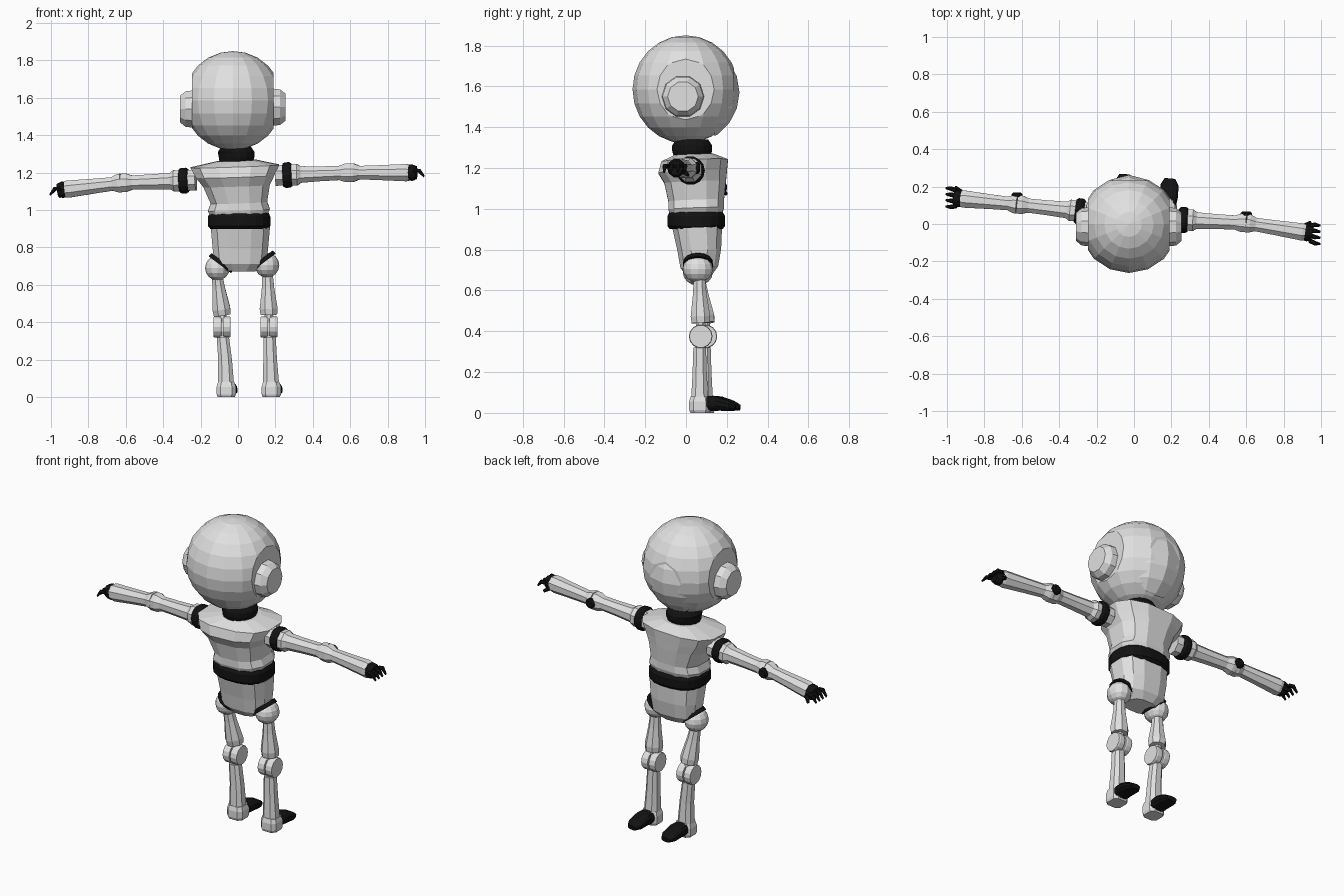
import bpy, bmesh
from math import cos, sin, pi
from mathutils import Vector

if "Cube" in bpy.data.objects:
    bpy.data.objects.remove(bpy.data.objects["Cube"])


def material(name, value):
    m = bpy.data.materials.new(name)
    m.use_nodes = True
    colour = (value, value, value, 1)
    m.diffuse_color = colour
    m.node_tree.nodes["Principled BSDF"].inputs["Base Color"].default_value = colour
    return m


SHELL = material("light grey shell", 0.75)
RUBBER = material("black rubber", 0.006)


def finish(name, bm, mat):
    bmesh.ops.recalc_face_normals(bm, faces=bm.faces)
    me = bpy.data.meshes.new(name)
    bm.to_mesh(me)
    bm.free()
    me.materials.append(mat)
    ob = bpy.data.objects.new(name, me)
    bpy.context.collection.objects.link(ob)
    return ob


def loft(name, rings, mat, sides=10, power=1.0, side_axis=None):
    """Skin rings of (centre, half width, half depth); power below 1 squares them."""
    bm = bmesh.new()
    axis = (Vector(rings[-1][0]) - Vector(rings[0][0])).normalized()
    u = Vector(side_axis or ((1, 0, 0) if abs(axis.z) > 0.7 else (0, 0, 1)))
    u = (u - axis * u.dot(axis)).normalized()
    v = axis.cross(u)
    loops = []
    for centre, a, b in rings:
        loop = []
        for i in range(sides):
            t = 2 * pi * (i + 0.5) / sides
            c, s = [abs(k) ** power * (1 if k > 0 else -1) for k in (cos(t), sin(t))]
            loop.append(bm.verts.new(Vector(centre) + u * a * c + v * b * s))
        loops.append(loop)
    for lo, hi in zip(loops, loops[1:]):
        for i in range(sides):
            j = (i + 1) % sides
            bm.faces.new((lo[i], lo[j], hi[j], hi[i]))
    bm.faces.new(loops[0])
    bm.faces.new(loops[-1])
    return finish(name, bm, mat)


def stack(name, rows, mat, **kw):
    """Upright loft from rows of (z, x min, x max, y min, y max)."""
    rings = [(((l + r) / 2, (f + b) / 2, z), (r - l) / 2, (b - f) / 2)
             for z, l, r, f, b in rows]
    return loft(name, rings, mat, **kw)


def rod(name, start, end, profile, mat, sides=8, **kw):
    """Loft along a line from (fraction, half width) pairs."""
    s, e = Vector(start), Vector(end)
    return loft(name, [(s.lerp(e, t), r, r) for t, r in profile], mat, sides, **kw)


def ball(name, centre, size, mat, segs=12, rings=8, cuts=()):
    """Ellipsoid trimmed by planes of (point, outward normal)."""
    bm = bmesh.new()
    bmesh.ops.create_uvsphere(bm, u_segments=segs, v_segments=rings, radius=1)
    bmesh.ops.scale(bm, vec=size, verts=bm.verts)
    bmesh.ops.translate(bm, vec=centre, verts=bm.verts)
    for point, normal in cuts:
        bmesh.ops.bisect_plane(bm, geom=bm.verts[:] + bm.edges[:] + bm.faces[:],
                               plane_co=point, plane_no=normal, clear_outer=True)
        bmesh.ops.holes_fill(bm, edges=[e for e in bm.edges if e.is_boundary])
    return finish(name, bm, mat)


# Head with flat sides, face plate and ear caps
ball("head", (-0.027, -0.002, 1.585), (0.265, 0.26, 0.265), SHELL, 16, 12,
     [((-0.245, 0, 0), (-1, 0, 0)), ((0.19, 0, 0), (1, 0, 0)), ((0, 0.235, 0), (0, 1, 0))])
ball("face_plate", (-0.027, 0.0, 1.57), (0.235, 0.262, 0.255), SHELL, 14, 10,
     [((0, 0.14, 1.6), (0, -1, 0.0)), ((0, 0.18, 1.78), (0, 0.35, 1))])
for side, x, z in (("left", 0.19, 1.55), ("right", -0.245, 1.54)):
    out = 1 if side == "left" else -1
    rod(side + "_ear_cap", (x - out * 0.01, -0.015, z), (x + out * 0.065, -0.015, z),
        [(0, 0.105), (0.6, 0.1), (1, 0.075)], SHELL, 10)

# Neck, chest, belt and pelvis
stack("neck", [(1.25, -0.1, 0.08, -0.06, 0.12), (1.285, -0.105, 0.09, -0.07, 0.13),
               (1.31, -0.11, 0.09, -0.07, 0.13), (1.34, -0.09, 0.07, -0.05, 0.11)],
      RUBBER, sides=16)
stack("chest", [(0.97, -0.15, 0.16, -0.08, 0.18), (1.0, -0.165, 0.175, -0.09, 0.19),
                (1.04, -0.15, 0.16, -0.09, 0.19), (1.13, -0.19, 0.175, -0.11, 0.2),
                (1.18, -0.23, 0.2, -0.14, 0.205), (1.235, -0.26, 0.225, -0.125, 0.21),
                (1.265, -0.11, 0.1, -0.06, 0.14)], SHELL, sides=12, power=0.75)
stack("belt", [(0.9, -0.15, 0.165, -0.08, 0.18), (0.915, -0.163, 0.175, -0.093, 0.193),
               (0.965, -0.163, 0.175, -0.093, 0.193), (0.985, -0.15, 0.165, -0.08, 0.18)],
      RUBBER, sides=20, power=0.8)
stack("pelvis", [(0.675, -0.08, 0.1, 0.0, 0.13), (0.715, -0.13, 0.155, -0.03, 0.16),
                 (0.8, -0.14, 0.165, -0.045, 0.175), (0.91, -0.15, 0.175, -0.07, 0.18)],
      SHELL, sides=12, power=0.75)

# Legs: hip ball, thigh, knee drum, shin, heel block and toe cap
for side, hip_x, knee_x, foot_x, y, hip_z in (("left", 0.155, 0.165, 0.178, 0.072, 0.705),
                                              ("right", -0.11, -0.085, -0.063, 0.095, 0.69)):
    out = 1 if side == "left" else -1
    hip = Vector((hip_x, 0.058, hip_z))
    tilt = Vector((-out * 0.6, 0, 0.8))
    ball(side + "_hip", hip, (0.066, 0.074, 0.066), SHELL)
    rod(side + "_hip_ring", hip + tilt * 0.022, hip + tilt * 0.045,
        [(0, 0.075), (1, 0.072)], RUBBER, 14, side_axis=(0, 1, 0))
    rod(side + "_thigh", (hip_x + out * 0.003, 0.065, 0.66), (knee_x, y, 0.44),
        [(0, 0.03), (0.35, 0.036), (0.85, 0.052), (1, 0.048)], SHELL)
    rod(side + "_knee_core", (knee_x, y, 0.46), (knee_x, y, 0.29), [(0, 0.025), (1, 0.028)], SHELL)
    for part, a, b in (("inner", -0.046, -0.004), ("outer", 0.004, 0.046)):
        rod(f"{side}_knee_{part}_drum", (knee_x + a, y, 0.375), (knee_x + b, y, 0.375),
            [(0, 0.055), (0.2, 0.058), (0.8, 0.058), (1, 0.055)], SHELL, 14)
    y -= 0.005
    stack(side + "_shin", [(z, x - w, x + w, y - d, y + d) for z, x, w, d in (
        (0.32, knee_x + 0.004, 0.035, 0.033), (0.2, foot_x - 0.006, 0.039, 0.037),
        (0.075, foot_x - 0.002, 0.046, 0.044))], SHELL, sides=8, power=0.8)
    stack(side + "_heel", [(z, foot_x - w, foot_x + w, y - w, y + w) for z, w in (
        (0.0, 0.048), (0.015, 0.054), (0.055, 0.054), (0.08, 0.046))],
        SHELL, sides=8, power=0.6)
    loft(side + "_toe_cap", [((foot_x + 0.002, y + 0.03, 0.046), 0.045, 0.04),
                             ((foot_x + 0.008, y + 0.08, 0.046), 0.05, 0.036),
                             ((foot_x + 0.012, y + 0.14, 0.035), 0.05, 0.026),
                             ((foot_x + 0.014, y + 0.175, 0.026), 0.03, 0.014)],
         RUBBER, sides=12, power=0.8, side_axis=(1, 0, 0))

# Arms: shoulder ring, upper arm, elbow, forearm and clawed hand
ARMS = (("left", (0.2, 0.025, 1.185), (0.6, 0.005, 1.2), (0.915, -0.045, 1.2)),
        ("right", (-0.225, 0.06, 1.16), (-0.625, 0.105, 1.145), (-0.925, 0.135, 1.11)))
for side, shoulder, elbow, wrist in ARMS:
    shoulder, elbow, wrist = map(Vector, (shoulder, elbow, wrist))
    along = (wrist - elbow).normalized()
    rod(side + "_shoulder_ring", shoulder.lerp(elbow, 0.1), shoulder.lerp(elbow, 0.22),
        [(0, 0.062), (0.25, 0.07), (0.75, 0.07), (1, 0.062)], RUBBER, 14)
    rod(side + "_upper_arm", shoulder, elbow,
        [(0, 0.06), (0.2, 0.06), (0.29, 0.062), (0.34, 0.048), (0.6, 0.043),
         (0.85, 0.041), (0.93, 0.053), (1, 0.053)], SHELL)
    rod(side + "_forearm", elbow, wrist,
        [(0, 0.054), (0.06, 0.053), (0.16, 0.039), (0.5, 0.043), (0.95, 0.05), (1, 0.046)], SHELL)
    rod(side + "_elbow_pad", elbow + Vector((0, 0.02, 0)), elbow + Vector((0, 0.063, 0)),
        [(0, 0.03), (0.8, 0.03), (1, 0.02)], RUBBER, 10)
    rod(side + "_palm", wrist - along * 0.01, wrist + along * 0.04,
        [(0, 0.042), (0.5, 0.046), (1, 0.036)], RUBBER, 10)
    for i in range(4):
        base = wrist + along * 0.025 + Vector((0, (i - 1.5) * 0.027, 0.008))
        knuckle = base + along * 0.03 + Vector((0, (i - 1.5) * 0.006, 0.002))
        tip = knuckle + along * 0.026 + Vector((0, 0, -0.03))
        loft(f"{side}_finger_{i + 1}", [(base, 0.013, 0.013), (knuckle, 0.012, 0.012),
                                        (tip, 0.006, 0.006)], RUBBER, sides=6)
    thumb = wrist + Vector((0, 0.035, -0.015))
    rod(side + "_thumb", thumb, thumb + along * 0.03 + Vector((0, 0.025, -0.02)),
        [(0, 0.014), (1, 0.008)], RUBBER, 6)
